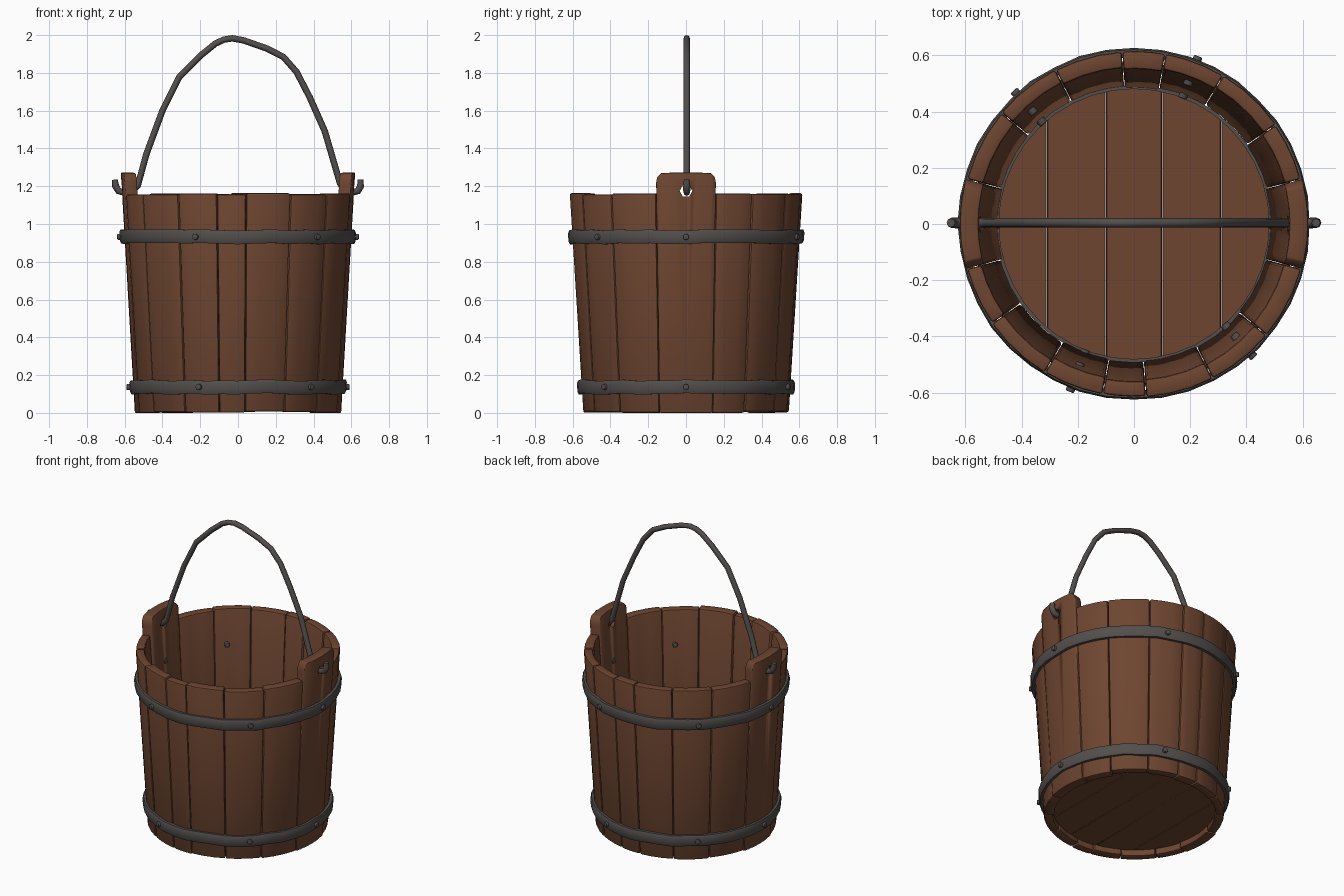
import bpy, bmesh, math, random
from mathutils import Vector, Matrix

if "Cube" in bpy.data.objects:
    bpy.data.objects.remove(bpy.data.objects["Cube"])

random.seed(4)


def material(name, rgb):
    m = bpy.data.materials.new(name)
    m.diffuse_color = (*rgb, 1)
    m.use_nodes = True
    m.node_tree.nodes["Principled BSDF"].inputs["Base Color"].default_value = m.diffuse_color
    return m


WOOD = material("brown_wood", (0.155, 0.060, 0.030))
IRON = material("dark_iron", (0.085, 0.077, 0.073))


def finish(bm, name, mat, bevel=0.0, segs=2, angle=40):
    bmesh.ops.recalc_face_normals(bm, faces=bm.faces)
    me = bpy.data.meshes.new(name)
    bm.to_mesh(me)
    bm.free()
    ob = bpy.data.objects.new(name, me)
    bpy.context.collection.objects.link(ob)
    me.materials.append(mat)
    activate(ob)
    if bevel:
        mod = ob.modifiers.new("bevel", 'BEVEL')
        mod.width, mod.segments = bevel, segs
        mod.limit_method, mod.angle_limit = 'ANGLE', math.radians(35)
        bpy.ops.object.modifier_apply(modifier=mod.name)
    bpy.ops.object.shade_smooth_by_angle(angle=math.radians(angle))
    return ob


def activate(ob):
    bpy.ops.object.select_all(action='DESELECT')
    ob.select_set(True)
    bpy.context.view_layer.objects.active = ob


def wall(z):
    """Outer radius of the tapered bucket wall."""
    return 0.545 + 0.072 * min(z / 1.16, 1.03)


def polar(r, a, z):
    return Vector((r * math.cos(a), r * math.sin(a), z))


def stave(name, cols, thick, bevel, bottom=0.0, shift=0.0):
    """Curved plank; cols is a list of (angle in degrees, top height)."""
    bm = bmesh.new()
    rings = []
    for deg, top in cols:
        a = math.radians(deg)
        rings.append([bm.verts.new(p) for p in (
            polar(wall(bottom) + shift, a, bottom), polar(wall(top) + shift, a, top),
            polar(wall(top) + shift - thick, a, top), polar(wall(bottom) + shift - thick, a, bottom))])
    for p, q in zip(rings, rings[1:]):
        for i in range(4):
            j = (i + 1) % 4
            bm.faces.new((p[i], p[j], q[j], q[i]))
    bm.faces.new(rings[0])
    bm.faces.new(rings[-1][::-1])
    return finish(bm, name, WOOD, bevel)


# Staves: uneven widths, repeated by a half turn
seams = [-165, -145, -121, -100.5, -86, -63, -40, -15]
for half in (0, 180):
    for k, (a0, a1) in enumerate(zip(seams, seams[1:])):
        top = 1.16 + random.uniform(-0.006, 0.004)
        g = 0.12
        cols = [(a0 + half + g + (a1 - a0 - 2 * g) * i / 3, top) for i in range(4)]
        stave(f"stave_{half}_{k}", cols, 0.058 + random.uniform(-0.006, 0.008), 0.010,
              random.uniform(0, 0.008) if k else 0.0, random.uniform(-0.003, 0.002))

# Ear staves with a hole for the handle
ear_cols = [(-14.9, 1.22), (-14.2, 1.25), (-12.5, 1.27), (-6, 1.272), (0, 1.272),
            (6, 1.272), (12.5, 1.27), (14.2, 1.25), (14.9, 1.22)]
bm = bmesh.new()
bmesh.ops.create_cone(bm, cap_ends=True, segments=6, radius1=0.034, radius2=0.034, depth=2,
                      matrix=Matrix.Translation((0, 0, 1.175)) @ Matrix.Rotation(math.pi / 2, 4, 'Y'))
cutter = finish(bm, "hole_cutter", WOOD)
cutter.hide_render = True
for side, turn in (("right", 0), ("left", 180)):
    ear = stave(f"ear_stave_{side}", [(a + turn, t) for a, t in ear_cols], 0.066, 0.018, 0.0, 0.001)
    mod = ear.modifiers.new("hole", 'BOOLEAN')
    mod.operation, mod.solver, mod.object = 'DIFFERENCE', 'EXACT', cutter
    activate(ear)
    bpy.ops.object.modifier_apply(modifier=mod.name)
bpy.data.objects.remove(cutter)

# Floor planks: slices of a disc
R = 0.492
cuts = [-R, -0.31, -0.10, 0.10, 0.31, R]
for k, (x0, x1) in enumerate(zip(cuts, cuts[1:])):
    x0, x1 = x0 + 0.001, x1 - 0.001
    t0, t1 = math.acos(x0 / R), math.acos(x1 / R)
    arc = [t0 + (t1 - t0) * i / 8 for i in range(9)]
    pts = [(R * math.cos(t), R * math.sin(t)) for t in arc]
    pts += [(x, -y) for x, y in reversed(pts)]
    bm = bmesh.new()
    face = bm.faces.new([bm.verts.new((x, y, 0.04)) for x, y in pts])
    up = bmesh.ops.extrude_face_region(bm, geom=[face])
    bmesh.ops.translate(bm, vec=(0, 0, 0.05),
                        verts=[v for v in up["geom"] if isinstance(v, bmesh.types.BMVert)])
    finish(bm, f"floor_plank_{k}", WOOD, 0.003, 1)


def ring(name, profile, wobble=0.0, n=40):
    """Closed ring swept from an (r, z) profile, slightly hammered."""
    bm = bmesh.new()
    loops = []
    for i in range(n):
        dz, dr = random.uniform(-wobble, wobble), random.uniform(-wobble, wobble) * 0.5
        loops.append([bm.verts.new(polar(r + dr, math.tau * i / n, z + dz)) for r, z in profile])
    m = len(profile)
    for i in range(n):
        p, q = loops[i], loops[(i + 1) % n]
        for j in range(m):
            bm.faces.new((p[j], q[j], q[(j + 1) % m], p[(j + 1) % m]))
    return finish(bm, name, IRON, 0, angle=50)


# Iron hoops and their rivets, which go through the wall
for name, zc in (("lower", 0.137), ("upper", 0.932)):
    r, h = wall(zc), 0.036
    ring(f"{name}_hoop", [(r - 0.008, zc - h), (r + 0.014, zc - h), (r + 0.021, zc - h * 0.6),
                          (r + 0.024, zc + h * 0.6), (r + 0.018, zc + h), (r - 0.008, zc + h)], 0.004)
    for k, deg in enumerate((0, 69, 132, 180, 249, 312)):
        a = math.radians(deg)
        bm = bmesh.new()
        bmesh.ops.create_cone(bm, cap_ends=True, segments=10, radius1=0.017, radius2=0.017, depth=0.112,
                              matrix=Matrix.Translation(polar(r - 0.019, a, zc))
                              @ Matrix.Rotation(a, 4, 'Z') @ Matrix.Rotation(math.pi / 2, 4, 'Y'))
        finish(bm, f"{name}_rivet_{k}", IRON, 0.008, 2)

# Thin iron band around the floor edge
ring("floor_band", [(0.481, 0.085), (0.481, 0.115), (0.494, 0.115), (0.494, 0.085)])

# Bent wire handle with hooked ends (x, z, thickness)
path = [(-0.652, 1.235, 0.9), (-0.648, 1.20, 1.1), (-0.632, 1.175, 1.1), (-0.60, 1.166, 1),
        (-0.56, 1.172, 1), (-0.53, 1.205, 1), (-0.485, 1.37, 1), (-0.40, 1.60, 1), (-0.31, 1.78, 1),
        (-0.20, 1.89, 1), (-0.12, 1.955, 1), (-0.075, 1.976, 1), (-0.03, 1.983, 1), (0.03, 1.972, 1),
        (0.15, 1.93, 1), (0.24, 1.885, 1), (0.31, 1.805, 1), (0.38, 1.67, 1), (0.46, 1.49, 1),
        (0.54, 1.215, 1), (0.565, 1.175, 1), (0.605, 1.166, 1), (0.635, 1.175, 1.1),
        (0.649, 1.20, 1.1), (0.648, 1.235, 0.9)]
cu = bpy.data.curves.new("handle", 'CURVE')
cu.dimensions, cu.bevel_depth, cu.bevel_resolution = '3D', 0.017, 2
cu.use_fill_caps = True
sp = cu.splines.new('POLY')
sp.points.add(len(path) - 1)
for pt, (x, z, t) in zip(sp.points, path):
    pt.co, pt.radius = (x, 0.004, z, 1), t
handle = bpy.data.objects.new("handle", cu)
bpy.context.collection.objects.link(handle)
cu.materials.append(IRON)
activate(handle)
bpy.ops.object.convert(target='MESH')
bpy.ops.object.shade_smooth_by_angle(angle=math.radians(50))
